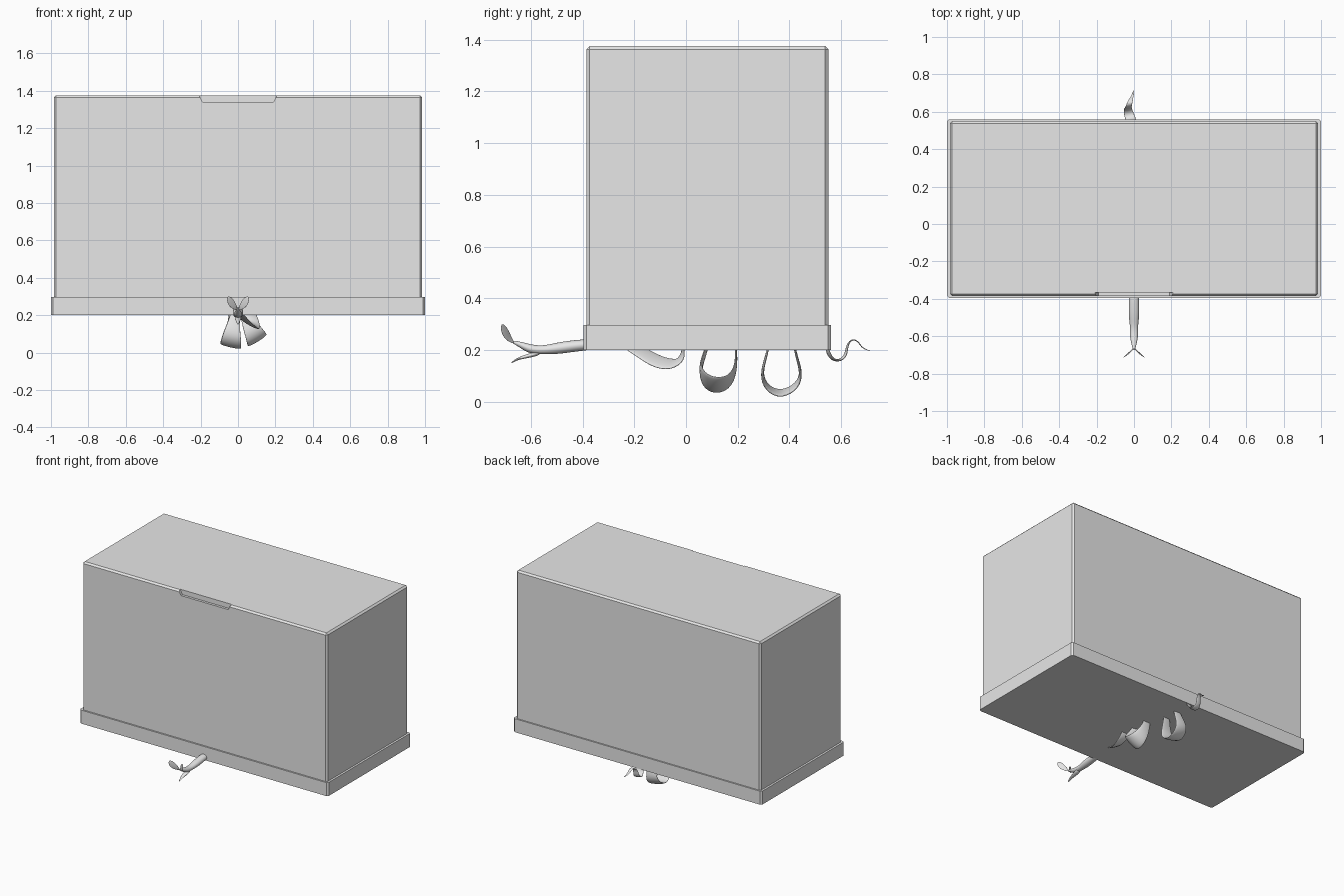
import bpy, bmesh
from mathutils import Vector
from math import cos, sin, tau

default_cube = bpy.data.objects.get("Cube")
if default_cube:
    bpy.data.objects.remove(default_cube, do_unlink=True)

grey = bpy.data.materials.new("plain grey")
grey.use_nodes = True
grey.diffuse_color = (0.8, 0.8, 0.8, 1)
grey.node_tree.nodes["Principled BSDF"].inputs["Base Color"].default_value = grey.diffuse_color


def add_object(name, bm):
    """Turn a bmesh into a grey object."""
    bmesh.ops.recalc_face_normals(bm, faces=bm.faces)
    mesh = bpy.data.meshes.new(name)
    bm.to_mesh(mesh)
    bm.free()
    mesh.materials.append(grey)
    obj = bpy.data.objects.new(name, mesh)
    bpy.context.collection.objects.link(obj)
    return obj


def chamfered_box(name, low, high, chamfer, keep_edge):
    """Box between two corners; edges passing keep_edge get a chamfer."""
    low, high = Vector(low), Vector(high)
    bm = bmesh.new()
    bmesh.ops.create_cube(bm, size=1)
    for vert in bm.verts:
        vert.co = (low + high) / 2 + vert.co * (high - low)
    edges = [edge for edge in bm.edges if keep_edge(edge, low, high)]
    bmesh.ops.bevel(bm, geom=edges, offset=chamfer, segments=1, affect="EDGES")
    return add_object(name, bm)


def is_upright(edge, low, high):
    return abs(edge.verts[0].co.z - edge.verts[1].co.z) > 0.01


def is_upright_or_top(edge, low, high):
    return max(vert.co.z for vert in edge.verts) > high.z - 0.01


def ribbon(name, path, lateral, flatness, sides=8):
    """Loft a flattened oval along path points of (x, y, z, half width)."""
    centres = [Vector(point[:3]) for point in path]
    bm = bmesh.new()
    rings = []
    for i, centre in enumerate(centres):
        ahead = centres[min(i + 1, len(centres) - 1)]
        behind = centres[max(i - 1, 0)]
        tangent = (ahead - behind).normalized()
        across = Vector(lateral)
        across = (across - tangent * across.dot(tangent)).normalized()
        normal = tangent.cross(across)
        half_width = path[i][3]
        ring = []
        for k in range(sides):
            angle = tau * k / sides
            offset = across * cos(angle) + normal * sin(angle) * flatness
            ring.append(bm.verts.new(centre + offset * half_width))
        rings.append(ring)
    for first, second in zip(rings, rings[1:]):
        for k in range(sides):
            n = (k + 1) % sides
            bm.faces.new((first[k], first[n], second[n], second[k]))
    bm.faces.new(rings[0])
    bm.faces.new(rings[-1])
    for face in bm.faces:
        face.smooth = True
    obj = add_object(name, bm)
    smoother = obj.modifiers.new("smooth", "SUBSURF")
    smoother.levels = smoother.render_levels = 2
    return obj


# Box body and the wider rim around its foot
body = chamfered_box("box_body", (-0.985, -0.385, 0.28), (0.985, 0.55, 1.375),
                     0.012, is_upright_or_top)
chamfered_box("box_rim", (-1, -0.396, 0.2), (1, 0.56, 0.298), 0.012, is_upright)

# Shallow finger notch cut in the top front edge
bm = bmesh.new()
bmesh.ops.create_cube(bm, size=1)
for vert in bm.verts:
    half_length = 0.22 if vert.co.z > 0 else 0.19
    vert.co = Vector((half_length if vert.co.x > 0 else -half_length,
                      -0.367 if vert.co.y > 0 else -0.45,
                      1.4 if vert.co.z > 0 else 1.34))
cutter = add_object("notch_cutter", bm)
cutter.hide_render = True
cut = body.modifiers.new("notch", "BOOLEAN")
cut.operation = "DIFFERENCE"
cut.solver = "EXACT"
cut.object = cutter
bpy.context.view_layer.objects.active = body
bpy.ops.object.modifier_apply(modifier=cut.name)
bpy.data.objects.remove(cutter, do_unlink=True)

# Neck coming out from the front of the rim
ribbon("neck", [(0, -0.36, 0.222, 0.03), (0, -0.42, 0.218, 0.03),
                (0, -0.49, 0.208, 0.032), (0, -0.55, 0.2, 0.022),
                (0, -0.6, 0.202, 0.026), (0, -0.645, 0.224, 0.014),
                (0, -0.675, 0.234, 0.006)], (1, 0, 0), 0.8)
ribbon("lower_tip", [(0, -0.56, 0.192, 0.022), (0, -0.61, 0.177, 0.018),
                     (0, -0.65, 0.168, 0.01), (0, -0.677, 0.149, 0.004)],
       (1, 0, 0), 0.5)

# Pair of thin leaves at the end of the neck
for side, label in ((1, "left"), (-1, "right")):
    ribbon(label + "_leaf", [(side * 0.004, -0.664, 0.228, 0.004),
                             (side * 0.016, -0.68, 0.242, 0.016),
                             (side * 0.035, -0.696, 0.264, 0.025),
                             (side * 0.048, -0.708, 0.286, 0.019),
                             (side * 0.054, -0.712, 0.3, 0.004)],
           (side * 0.8, -0.6, 0), 0.12)

# Three band loops hanging under the box
ribbon("front_loop", [(-0.01, -0.24, 0.23, 0.04), (0.02, -0.17, 0.19, 0.045),
                      (0.06, -0.11, 0.153, 0.05), (0.08, -0.055, 0.142, 0.05),
                      (0.08, -0.015, 0.162, 0.045), (0.06, -0.01, 0.21, 0.035),
                      (0.05, -0.02, 0.25, 0.03)], (0.85, 0, -0.5), 0.16)
ribbon("middle_loop", [(0.03, 0.09, 0.25, 0.03), (0.045, 0.075, 0.19, 0.035),
                       (0.075, 0.05, 0.125, 0.05), (0.1, 0.075, 0.075, 0.065),
                       (0.105, 0.125, 0.06, 0.065), (0.095, 0.175, 0.08, 0.055),
                       (0.07, 0.195, 0.14, 0.04), (0.05, 0.193, 0.2, 0.03),
                       (0.04, 0.19, 0.25, 0.03)], (0.85, 0, 0.55), 0.15)
ribbon("back_loop", [(-0.01, 0.325, 0.25, 0.025), (-0.015, 0.315, 0.19, 0.03),
                     (-0.03, 0.292, 0.12, 0.045), (-0.035, 0.3, 0.065, 0.06),
                     (-0.04, 0.355, 0.024, 0.065), (-0.04, 0.42, 0.05, 0.06),
                     (-0.035, 0.45, 0.1, 0.05), (-0.02, 0.43, 0.165, 0.035),
                     (-0.01, 0.41, 0.25, 0.025)], (0.95, 0, -0.25), 0.14)

# Curling tail behind the rim
ribbon("tail", [(-0.01, 0.548, 0.312, 0.012), (-0.01, 0.54, 0.25, 0.025),
                (-0.012, 0.546, 0.195, 0.03), (-0.02, 0.565, 0.162, 0.03),
                (-0.03, 0.595, 0.158, 0.028), (-0.034, 0.62, 0.18, 0.024),
                (-0.03, 0.622, 0.22, 0.02), (-0.024, 0.643, 0.246, 0.016),
                (-0.016, 0.668, 0.232, 0.012), (-0.01, 0.68, 0.207, 0.008),
                (0, 0.715, 0.196, 0.003)], (1, 0.2, 0), 0.2)
